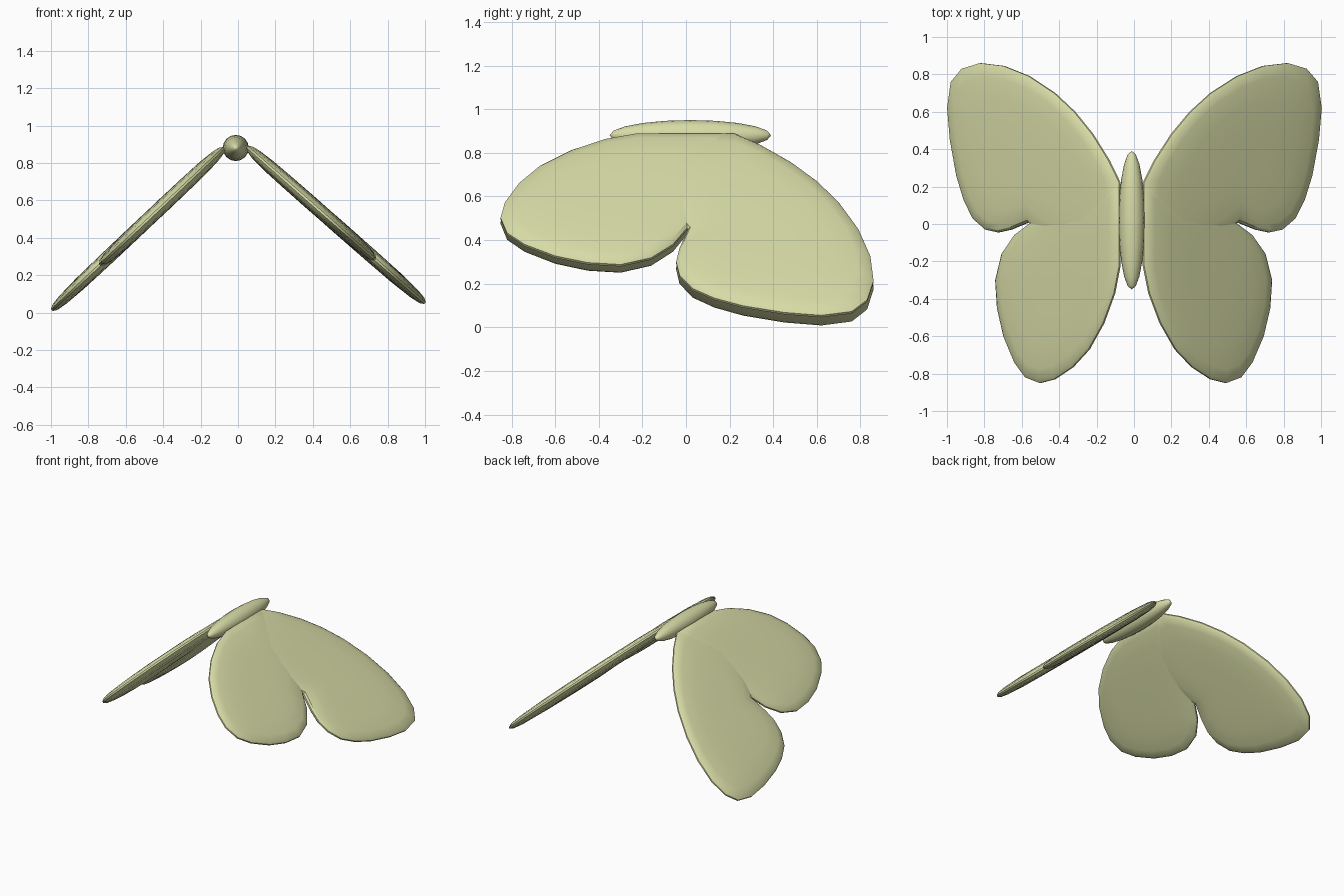
import bpy, bmesh, math
from mathutils import Vector

if "Cube" in bpy.data.objects:
    bpy.data.objects.remove(bpy.data.objects["Cube"])

mat = bpy.data.materials.new("pale olive")
mat.diffuse_color = (0.68, 0.71, 0.38, 1)
mat.use_nodes = True
mat.node_tree.nodes["Principled BSDF"].inputs["Base Color"].default_value = mat.diffuse_color

# Plan outlines of the two lobes: (distance from middle, y)
FORE = [(.05, .22), (.11, .34), (.2, .48), (.3, .60), (.41, .70), (.55, .79), (.69, .845),
        (.82, .86), (.92, .83), (.98, .76), (1, .62), (.985, .45), (.95, .26), (.91, .13),
        (.86, .03), (.79, -.03), (.72, -.045), (.65, -.03), (.55, .01), (.4, -.12),
        (.22, -.2), (.05, -.2), (.05, 0)]
HIND = [(.05, 0), (.05, .2), (.22, .24), (.42, .13), (.55, 0), (.63, -.06), (.70, -.16),
        (.735, -.30), (.725, -.45), (.69, -.60), (.63, -.74), (.57, -.82), (.49, -.85),
        (.41, -.83), (.31, -.765), (.22, -.67), (.14, -.53), (.08, -.37), (.05, -.22)]
# Padded cross-section: (outline scale, half thickness)
RINGS = [(1, .006), (.965, .019), (.87, .028), (.65, .035), (.35, .037)]
PLAN_COS = math.cos(math.radians(41.3))


def finish(obj):
    obj.data.materials.append(mat)
    bpy.ops.object.select_all(action='DESELECT')
    bpy.context.view_layer.objects.active = obj
    obj.select_set(True)
    bpy.ops.object.shade_smooth_by_angle(angle=math.radians(30))


def lobe(name, outline, centre, side, angle, root):
    """Thin padded lobe lying in a plane that slopes down from the root."""
    a = math.radians(angle)
    along = Vector((side * math.cos(a), 0, -math.sin(a)))
    normal = Vector((side * math.sin(a), 0, math.cos(a)))
    bm = bmesh.new()

    def vert(x, y, h):
        u = (x - .05) / PLAN_COS
        return bm.verts.new(Vector(root) + along * u + Vector((0, y, 0)) + normal * h)

    cx, cy = centre
    n = len(outline)
    # Rings run from the underside centre, around the rim, to the top centre
    section = [(s, -h) for s, h in reversed(RINGS)] + RINGS
    rings = [[vert(cx + (x - cx) * s, cy + (y - cy) * s, h) for x, y in outline]
             for s, h in section]
    for r0, r1 in zip(rings, rings[1:]):
        for i in range(n):
            j = (i + 1) % n
            bm.faces.new((r0[i], r0[j], r1[j], r1[i]))
    for ring, h in ((rings[0], -.038), (rings[-1], .038)):
        tip = vert(cx, cy, h)
        for i in range(n):
            bm.faces.new((ring[i], ring[(i + 1) % n], tip))
    bmesh.ops.recalc_face_normals(bm, faces=bm.faces)
    mesh = bpy.data.meshes.new(name)
    bm.to_mesh(mesh)
    bm.free()
    obj = bpy.data.objects.new(name, mesh)
    bpy.context.collection.objects.link(obj)
    finish(obj)


# Wings, with the left pair folded slightly lower
for label, side, angle, root in (("right", 1, 41.3, (.05, 0, .885)),
                                 ("left", -1, 43.3, (-.075, 0, .88))):
    lobe(label + "_fore_wing", FORE, (.55, .3), side, angle, root)
    lobe(label + "_hind_wing", HIND, (.38, -.3), side, angle, root)

# Body
bpy.ops.mesh.primitive_uv_sphere_add(segments=16, ring_count=10, radius=1,
                                     location=(-.012, .02, .88),
                                     rotation=(math.pi / 2, 0, 0))
body = bpy.context.object
body.name = "body"
body.scale = (.07, .07, .37)
finish(body)
